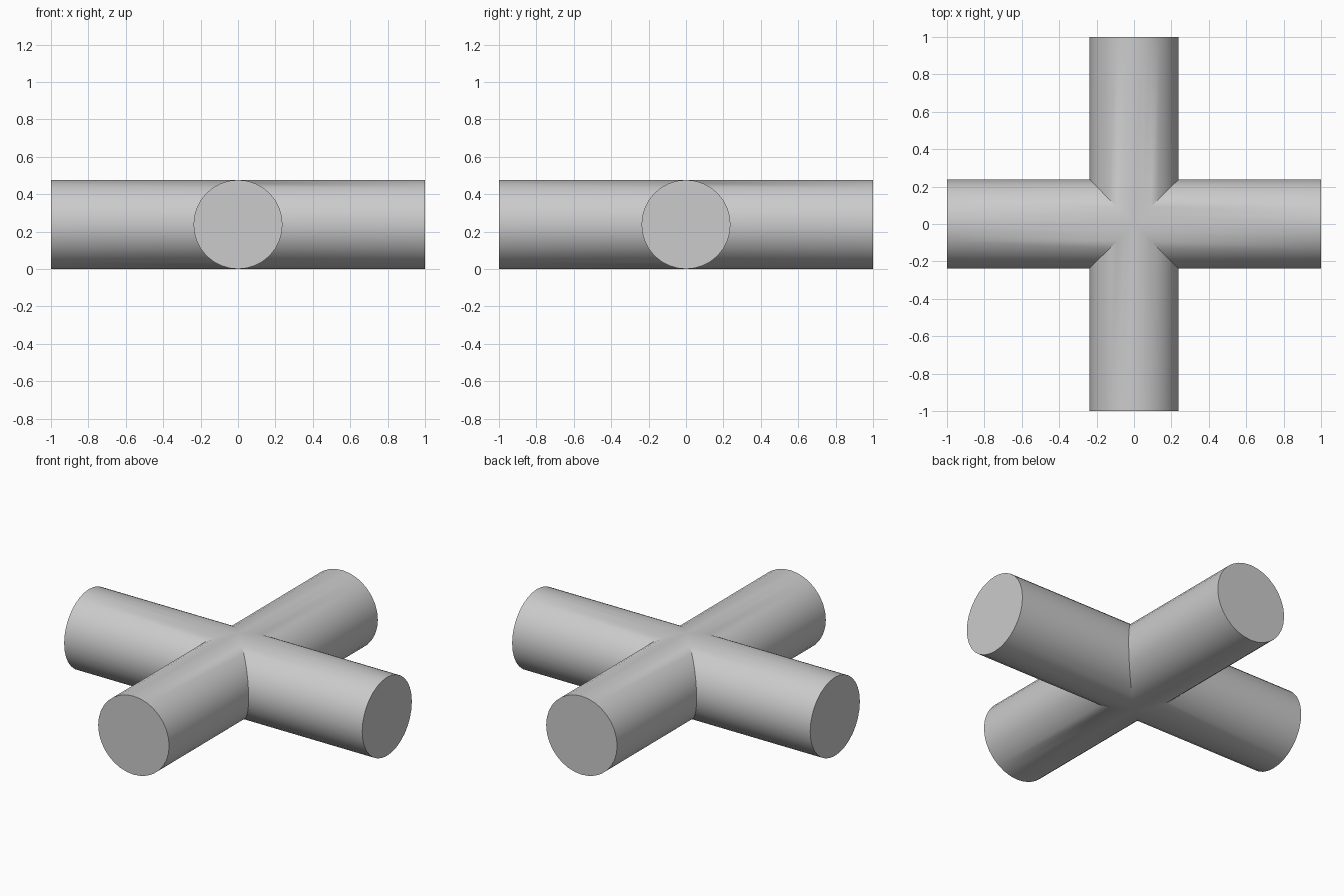
import bpy, bmesh
from math import sin, cos, pi, radians
from mathutils import Matrix, Vector

cube = bpy.data.objects.get("Cube")
if cube:
    bpy.data.objects.remove(cube, do_unlink=True)

RADIUS = 0.238
HALF_LENGTH = 1.0
SIDES = 32

# Plain grey for the whole cross
grey = bpy.data.materials.new("plain_grey")
grey.use_nodes = True
colour = (0.6, 0.6, 0.6, 1)
grey.diffuse_color = colour
grey.node_tree.nodes["Principled BSDF"].inputs["Base Color"].default_value = colour


def add_arm(bm, turn):
    """One round arm, mitred at the centre so that it meets its neighbours."""
    outer, inner = [], []
    for i in range(SIDES):
        angle = 2 * pi * i / SIDES
        y, z = RADIUS * cos(angle), RADIUS * sin(angle)
        outer.append(bm.verts.new(turn @ Vector((HALF_LENGTH, y, z))))
        inner.append(bm.verts.new(turn @ Vector((abs(y), y, z))))
    bm.faces.new(outer)
    for i in range(SIDES):
        j = (i + 1) % SIDES
        bm.faces.new((inner[i], inner[j], outer[j], outer[i]))


# Four arms welded into one closed cross
bm = bmesh.new()
for quarter in range(4):
    add_arm(bm, Matrix.Rotation(quarter * pi / 2, 3, "Z"))
bmesh.ops.remove_doubles(bm, verts=bm.verts[:], dist=0.0001)
bmesh.ops.recalc_face_normals(bm, faces=bm.faces[:])
mesh = bpy.data.meshes.new("pipe_cross")
bm.to_mesh(mesh)
bm.free()
mesh.materials.append(grey)

cross = bpy.data.objects.new("pipe_cross", mesh)
cross.location.z = RADIUS
bpy.context.collection.objects.link(cross)

# Smooth round sides, sharp caps and seams
bpy.ops.object.select_all(action="DESELECT")
cross.select_set(True)
bpy.context.view_layer.objects.active = cross
bpy.ops.object.shade_smooth_by_angle(angle=radians(30))
